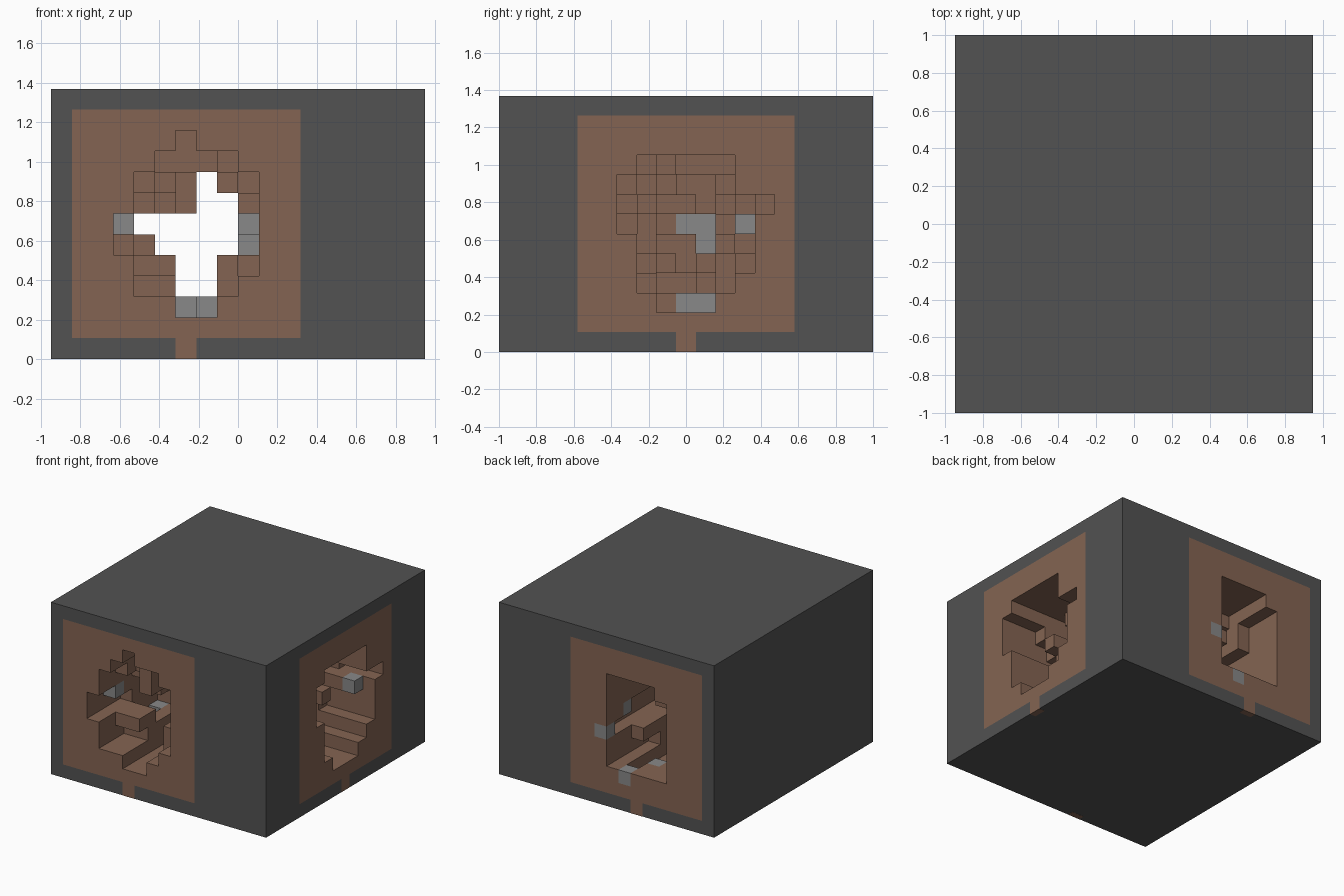
import bpy, bmesh, random
from mathutils import Vector

cube = bpy.data.objects.get("Cube")
if cube:
    bpy.data.objects.remove(cube, do_unlink=True)
random.seed(7)

CELL = 2 / 19
NX, NY, NZ = 18, 19, 13


def material(name, rgb):
    m = bpy.data.materials.new(name)
    m.use_nodes = True
    m.diffuse_color = (*rgb, 1)
    m.node_tree.nodes["Principled BSDF"].inputs["Base Color"].default_value = (*rgb, 1)
    return m


stone = material("dark_stone", (0.084, 0.084, 0.084))
earth = material("brown_earth", (0.231, 0.127, 0.084))
ore = material("grey_ore", (0.246, 0.246, 0.246))
STONE, EARTH, ORE = range(3)


def section(rows):
    """Cells of a cross-section given as height: (first, last) column."""
    return {(a, k) for k, (lo, hi) in rows.items() for a in range(lo, hi + 1)}


# Cross-sections of the long tunnel, its clear core, and the side branch
tunnel = section({2: (6, 7), 3: (4, 8), 4: (4, 9), 5: (3, 9), 6: (3, 9),
                  7: (4, 9), 8: (4, 9), 9: (5, 8), 10: (6, 6)})
core = section({3: (6, 7), 4: (6, 7), 5: (5, 8), 6: (4, 8), 7: (7, 8), 8: (7, 7)})
branch = section({2: (8, 10), 3: (7, 11), 4: (7, 12), 5: (7, 12), 6: (6, 12),
                  7: (6, 13), 8: (6, 11), 9: (7, 11)})
branch_core = section({k: (8, 10) for k in range(3, 9)})

# Ore blocks set in the cave walls
ores = {(9, 18, 5), (9, 16, 6), (7, 18, 2), (6, 16, 2), (3, 2, 6), (4, 6, 3),
        (3, 9, 6), (3, 10, 6), (3, 10, 5), (16, 12, 6), (12, 9, 2), (12, 10, 2)}
ends = {(i, k): j for i, j, k in ores if i in (3, 6, 7, 9) and j in (2, 16, 18)}

# Carve the long tunnel: outer cells stop at ledges of uneven depth
carved = set()
for i, k in sorted(tunnel):
    if (i, k) in core:
        depths = range(NY)
    elif (i, k) in ends:
        depths = range(ends[i, k])
    else:
        stop = random.randint(2, 6)
        back = random.randint(14, 16) if 4 <= i <= 8 and 3 <= k <= 9 else NY
        depths = [j for j in range(NY) if j < stop or j >= back]
    carved |= {(i, j, k) for j in depths}

# Carve the side branch into the long tunnel
for j, k in sorted(branch):
    if k == 2:
        start = 13
    elif (j, k) == (12, 6):
        start = 17
    elif (j, k) in branch_core:
        start = 4 if (j, k) in {(9, 6), (10, 6), (10, 5)} else random.randint(4, 6)
    else:
        start = random.randint(10, 15)
    carved |= {(i, j, k) for i in range(start, NX)}

# Pocket around the low ore block
carved |= {(4, j, k) for j in (4, 5, 6) for k in (3, 4)} | {(5, j, 4) for j in (4, 5, 6)}
carved.discard((4, 3, 3))
carved -= ores


def inside(c):
    return 0 <= c[0] < NX and 0 <= c[1] < NY and 0 <= c[2] < NZ


def face_colour(cell, axis, sign):
    """Earth in the cave and on the square panels round its three mouths."""
    if cell in ores:
        return ORE
    near = list(cell)
    near[axis] += sign
    if inside(near):
        return EARTH
    if axis == 2 or (axis == 0 and sign < 0):
        return STONE
    across, k = (cell[0], cell[2]) if axis == 1 else (cell[1] - 3, cell[2])
    on_panel = 1 <= across <= 11 and 1 <= k <= 11
    return EARTH if on_panel or (across == 6 and k == 0) else STONE


# Rock block: every exposed cell side becomes a face
bm = bmesh.new()
corners = {}


def corner(p):
    p = tuple(p)
    if p not in corners:
        corners[p] = bm.verts.new(((p[0] - NX / 2) * CELL, (p[1] - NY / 2) * CELL, p[2] * CELL))
    return corners[p]


cells = ((i, j, k) for i in range(NX) for j in range(NY) for k in range(NZ))
for cell in cells:
    if cell in carved:
        continue
    for axis in range(3):
        for sign in (-1, 1):
            near = list(cell)
            near[axis] += sign
            if inside(near) and tuple(near) not in carved:
                continue
            u, v = (axis + 1) % 3, (axis + 2) % 3
            ring = []
            for du, dv in ((0, 0), (1, 0), (1, 1), (0, 1)):
                p = list(cell)
                p[axis] += sign > 0
                p[u] += du
                p[v] += dv
                ring.append(corner(p))
            face = bm.faces.new(ring if sign > 0 else ring[::-1])
            face.material_index = face_colour(cell, axis, sign)

bmesh.ops.dissolve_limit(bm, angle_limit=0.01, verts=bm.verts, edges=bm.edges,
                         delimit={'MATERIAL'})
mesh = bpy.data.meshes.new("cave_block")
bm.to_mesh(mesh)
bm.free()
for m in (stone, earth, ore):
    mesh.materials.append(m)
bpy.context.collection.objects.link(bpy.data.objects.new("cave_block", mesh))


# Small earth patches where the panel stems turn under the block
def patch(name, x, y, sx, sy):
    bpy.ops.mesh.primitive_cube_add(size=1, location=(x, y, 0.001))
    ob = bpy.context.object
    ob.name = name
    ob.scale = Vector((sx, sy, 0.004))
    ob.data.materials.append(earth)


stem_x = (6.5 - NX / 2) * CELL
patch("front_stem_patch", stem_x, -0.975, CELL, 0.05)
patch("back_stem_patch", stem_x, 0.975, CELL, 0.05)
patch("side_stem_patch", NX / 2 * CELL - 0.025, 0, 0.05, CELL)
